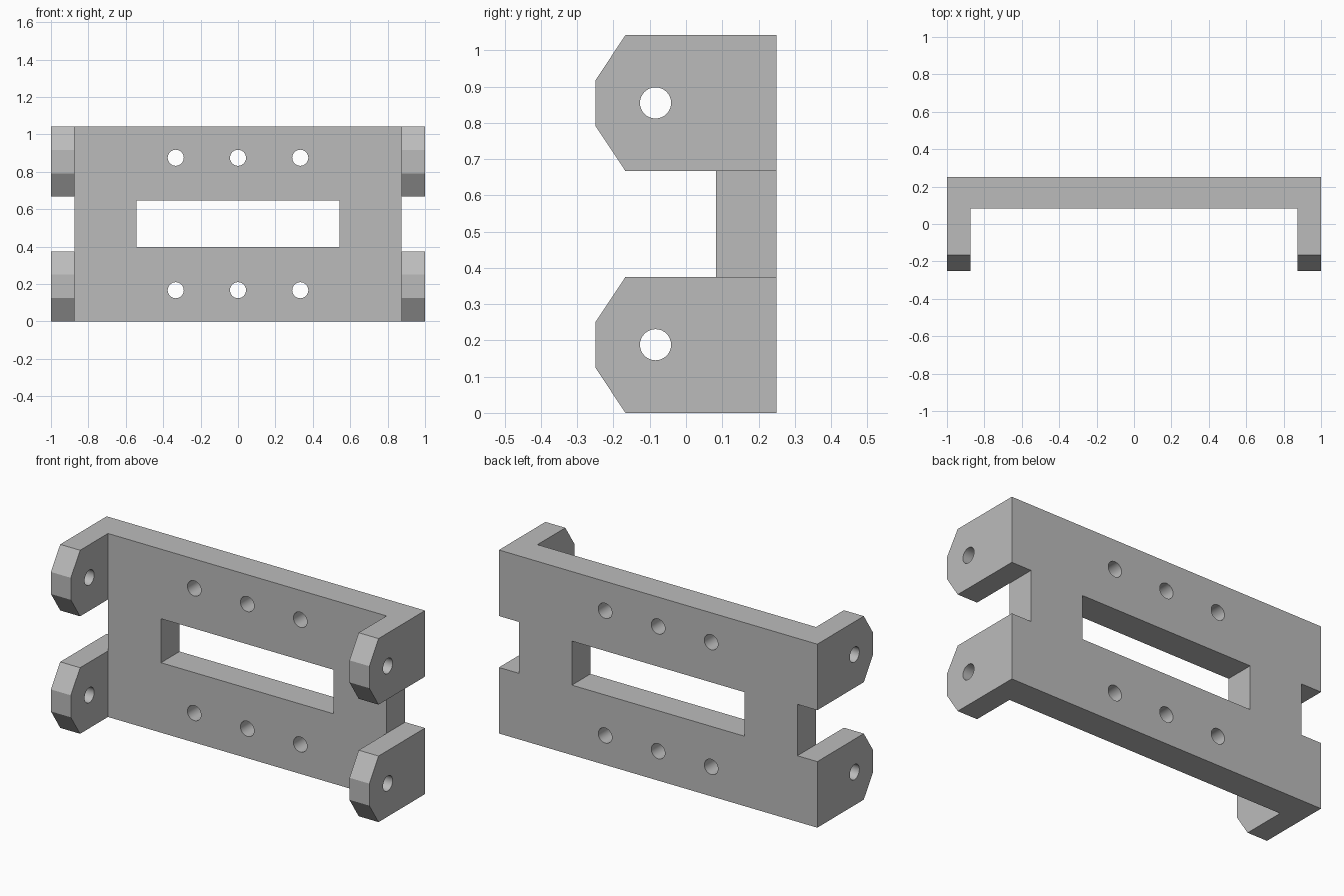
import bpy
import bmesh
from math import pi, radians
from mathutils import Matrix, Vector

if "Cube" in bpy.data.objects:
    bpy.data.objects.remove(bpy.data.objects["Cube"])

metal = bpy.data.materials.new("light_grey")
metal.use_nodes = True
GREY = (0.5, 0.5, 0.5, 1)
metal.diffuse_color = GREY
metal.node_tree.nodes["Principled BSDF"].inputs["Base Color"].default_value = GREY

HEIGHT, EAR, BACK, WALL, INNER = 1.042, 0.375, 0.25, 0.083, 0.875


def make_object(name, bm):
    bmesh.ops.recalc_face_normals(bm, faces=bm.faces)
    mesh = bpy.data.meshes.new(name)
    bm.to_mesh(mesh)
    bm.free()
    mesh.materials.append(metal)
    obj = bpy.data.objects.new(name, mesh)
    bpy.context.collection.objects.link(obj)
    return obj


def add_box(bm, low, high):
    low, high = Vector(low), Vector(high)
    matrix = Matrix.Translation((low + high) / 2) @ Matrix.Diagonal((*(high - low), 1))
    bmesh.ops.create_cube(bm, size=1, matrix=matrix)


def add_cylinder(bm, centre, axis, depth, radius=0.043):
    matrix = Matrix.Translation(centre) @ Matrix.Rotation(pi / 2, 4, axis)
    bmesh.ops.create_cone(bm, cap_ends=True, segments=32, radius1=radius,
                          radius2=radius, depth=depth, matrix=matrix)


# Side outline with chamfered ears, extruded across the width
ear = [(-0.167, 0), (-0.25, 0.125), (-0.25, 0.25), (-0.167, EAR)]
outline = ear + [(y, z + HEIGHT - EAR) for y, z in ear] + [(BACK, HEIGHT), (BACK, 0)]
bm = bmesh.new()
face = bm.faces.new([bm.verts.new((-1, y, z)) for y, z in outline])
side = bmesh.ops.extrude_face_region(bm, geom=[face])
bmesh.ops.translate(bm, vec=(2, 0, 0),
                    verts=[v for v in side["geom"] if isinstance(v, bmesh.types.BMVert)])
bracket = make_object("bracket", bm)

cutters = []

# Cavity between the ears
bm = bmesh.new()
add_box(bm, (-INNER, -1, -1), (INNER, WALL, 2))
cutters.append(make_object("cavity_cutter", bm))

# Gaps between upper and lower ears
bm = bmesh.new()
for x in (-1.5, INNER):
    add_box(bm, (x, -1, EAR), (x + 1.5 - INNER, 1, HEIGHT - EAR))
cutters.append(make_object("gap_cutter", bm))

# Central slot and the two rows of mounting holes
bm = bmesh.new()
add_box(bm, (-0.542, -1, 0.397), (0.542, 1, 0.647))
for x in (-0.333, 0, 0.333):
    for z in (0.167, 0.875):
        add_cylinder(bm, (x, 0, z), 'X', 2)
cutters.append(make_object("mounting_cutter", bm))

# Pivot holes through the ears
bm = bmesh.new()
for z in (0.188, 0.855):
    add_cylinder(bm, (0, -0.084, z), 'Y', 3)
cutters.append(make_object("pivot_cutter", bm))

bpy.ops.object.select_all(action='DESELECT')
bpy.context.view_layer.objects.active = bracket
bracket.select_set(True)
for cutter in cutters:
    cutter.hide_render = True
    cut = bracket.modifiers.new(cutter.name, 'BOOLEAN')
    cut.operation = 'DIFFERENCE'
    cut.solver = 'EXACT'
    cut.object = cutter
    bpy.ops.object.modifier_apply(modifier=cut.name)
for cutter in cutters:
    bpy.data.objects.remove(cutter)

bpy.ops.object.shade_smooth_by_angle(angle=radians(25))
